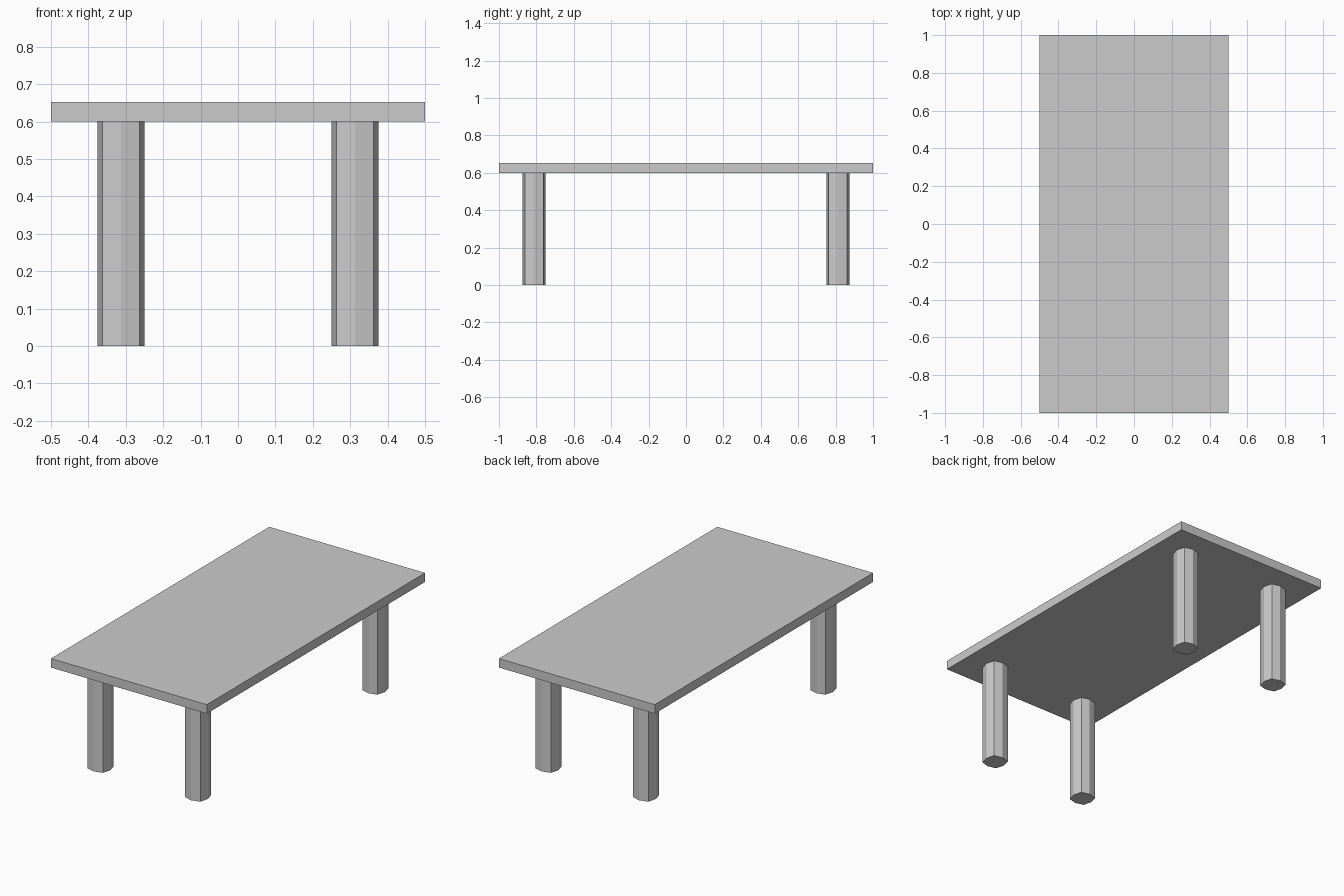
import bpy, bmesh

if "Cube" in bpy.data.objects:
    bpy.data.objects.remove(bpy.data.objects["Cube"])

# Eight-sided leg outline: square corners pulled in, side midpoints pushed out
R, C = 0.0625, 0.0493
PROFILE = [(R, 0), (C, C), (0, R), (-C, C), (-R, 0), (-C, -C), (0, -R), (C, -C)]
TOP_BOTTOM, TOP_THICK = 0.60, 0.0525


def prism(name, outline, height, location):
    """Extrude a closed outline straight up."""
    bm = bmesh.new()
    base = bm.faces.new([bm.verts.new((x, y, 0)) for x, y in outline])
    ext = bmesh.ops.extrude_face_region(bm, geom=[base])
    verts = [v for v in ext["geom"] if isinstance(v, bmesh.types.BMVert)]
    bmesh.ops.translate(bm, vec=(0, 0, height), verts=verts)
    bmesh.ops.recalc_face_normals(bm, faces=bm.faces)
    mesh = bpy.data.meshes.new(name)
    bm.to_mesh(mesh)
    bm.free()
    obj = bpy.data.objects.new(name, mesh)
    obj.location = location
    bpy.context.collection.objects.link(obj)
    return obj


# Table top
prism("table_top", [(-0.5, -1), (0.5, -1), (0.5, 1), (-0.5, 1)],
      TOP_THICK, (0, 0, TOP_BOTTOM))

# Four legs
for y_name, sy in (("front", -1), ("back", 1)):
    for x_name, sx in (("left", -1), ("right", 1)):
        prism(f"{y_name}_{x_name}_leg", PROFILE, TOP_BOTTOM,
              (sx * 0.3125, sy * 0.8125, 0))
